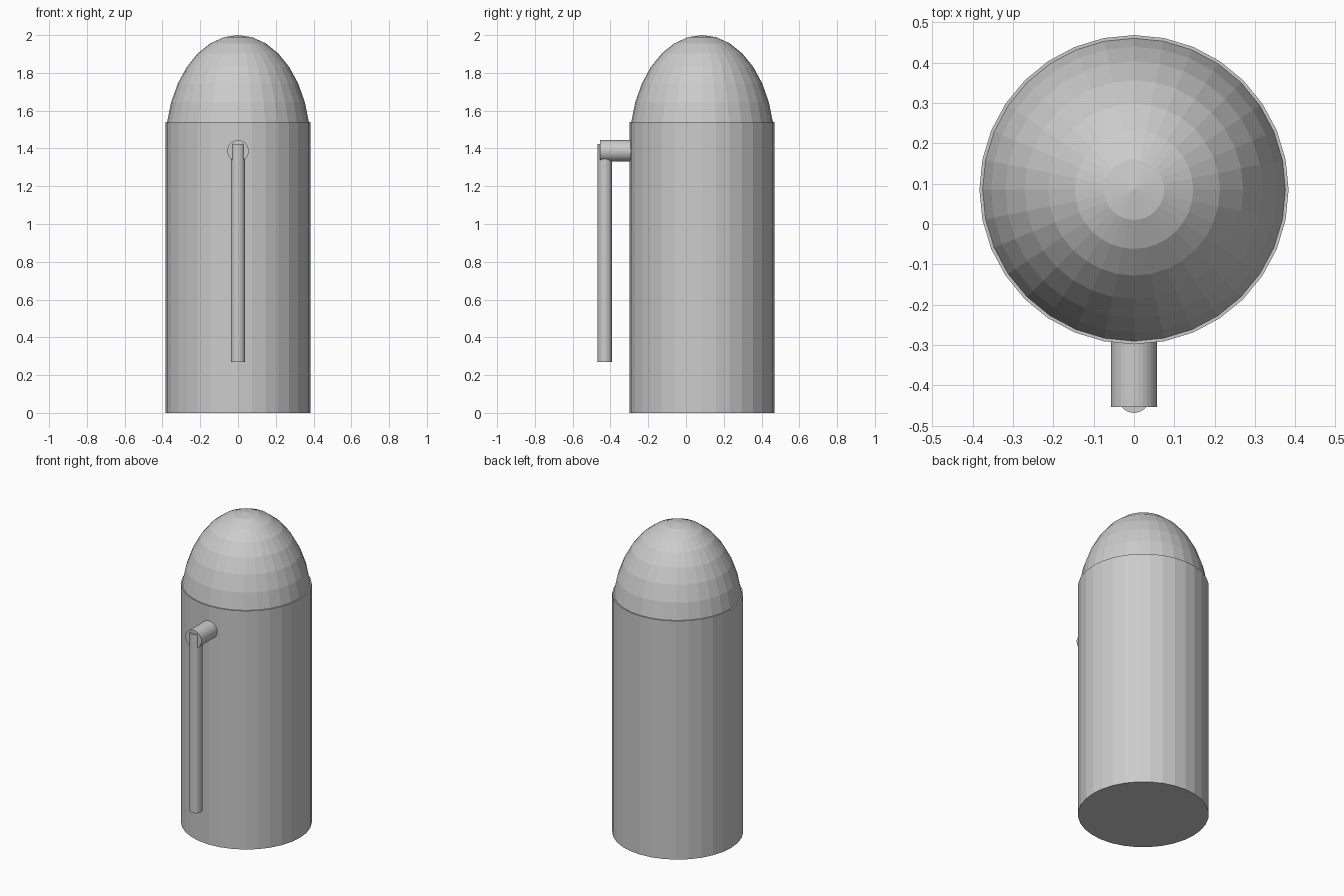
import bpy
import bmesh
from math import pi
from mathutils import Matrix, Vector

cube = bpy.data.objects.get("Cube")
if cube:
    bpy.data.objects.remove(cube)

# One plain grey for every part
grey = bpy.data.materials.new("plain_grey")
grey.use_nodes = True
COLOUR = (0.6, 0.6, 0.6, 1)
grey.diffuse_color = COLOUR
grey.node_tree.nodes["Principled BSDF"].inputs["Base Color"].default_value = COLOUR

SIDES = 32
BODY_Y = 0.085
BODY_R = 0.383


def add_object(name, bm):
    mesh = bpy.data.meshes.new(name)
    bm.to_mesh(mesh)
    bm.free()
    mesh.materials.append(grey)
    obj = bpy.data.objects.new(name, mesh)
    bpy.context.collection.objects.link(obj)
    return obj


def cylinder(name, start, end, radius):
    """Capped flat-sided cylinder between two points."""
    start, end = Vector(start), Vector(end)
    axis = end - start
    turn = axis.to_track_quat("Z", "Y").to_matrix().to_4x4()
    bm = bmesh.new()
    bmesh.ops.create_cone(bm, cap_ends=True, segments=SIDES, radius1=radius,
                          radius2=radius, depth=axis.length,
                          matrix=Matrix.Translation((start + end) / 2) @ turn)
    return add_object(name, bm)


# Tall round body
cylinder("body", (0, BODY_Y, 0), (0, BODY_Y, 1.54), BODY_R)

# Stretched dome sunk slightly into the body
DOME_Z = 1.425
bm = bmesh.new()
bmesh.ops.create_uvsphere(bm, u_segments=SIDES, v_segments=16, radius=1)
bmesh.ops.scale(bm, vec=(BODY_R, BODY_R, 2 - DOME_Z), verts=bm.verts)
bmesh.ops.translate(bm, vec=(0, BODY_Y, DOME_Z), verts=bm.verts)
add_object("dome", bm)

# Short arm out of the front, with a long rod hanging from its end
cylinder("arm", (0, -0.2, 1.387), (0, -0.454, 1.387), 0.057)
cylinder("hanging_rod", (0, -0.43, 0.27), (0, -0.43, 1.424), 0.038)
